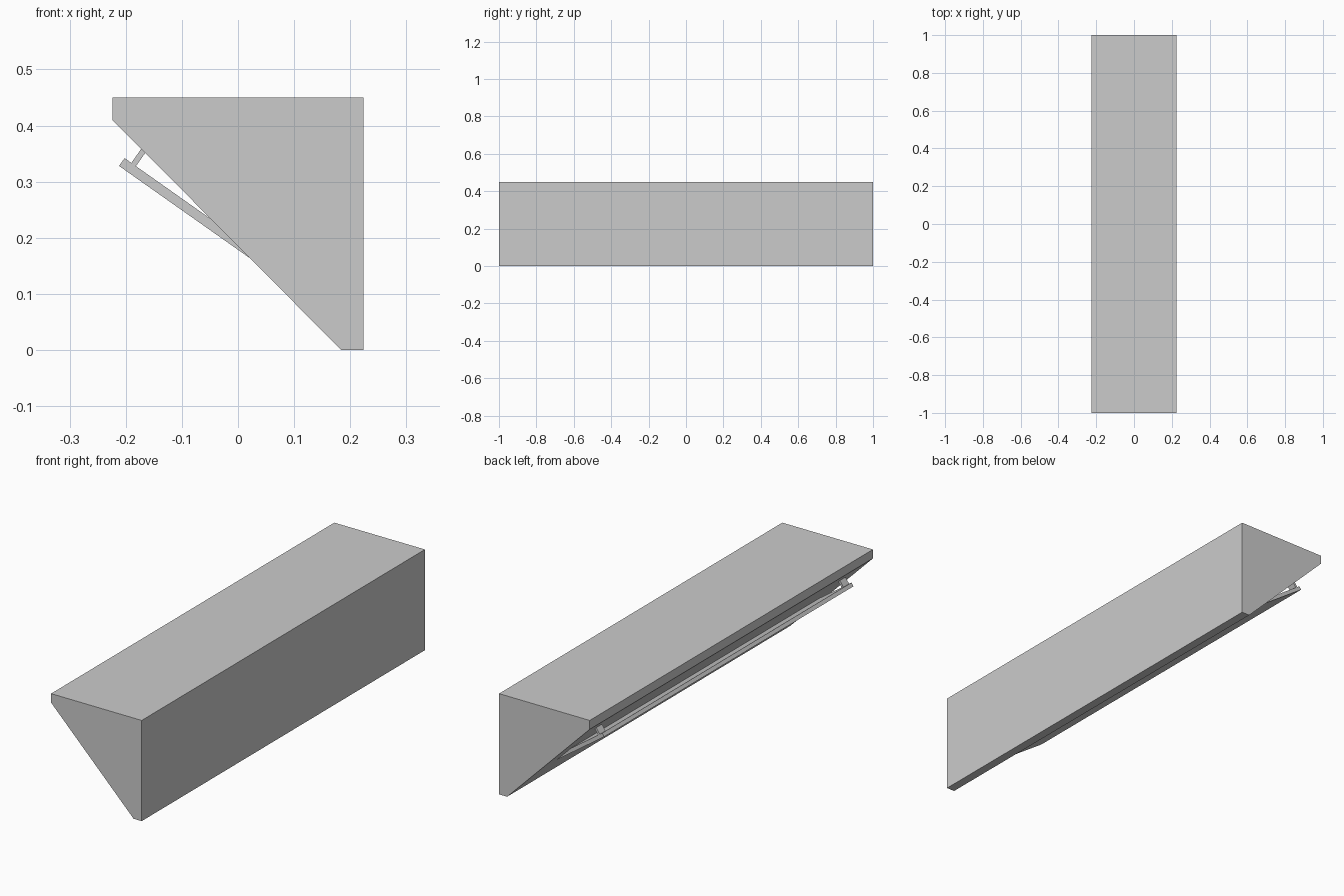
import bpy
import bmesh
from mathutils import Vector

if "Cube" in bpy.data.objects:
    bpy.data.objects.remove(bpy.data.objects["Cube"], do_unlink=True)

grey = bpy.data.materials.new("light grey")
grey.use_nodes = True
grey.diffuse_color = (0.6, 0.6, 0.6, 1)
grey.node_tree.nodes["Principled BSDF"].inputs["Base Color"].default_value = (0.6, 0.6, 0.6, 1)


def extrude_profile(name, points, y0, y1):
    """Extrude an (x, z) outline along y into a closed solid."""
    bm = bmesh.new()
    face = bm.faces.new([bm.verts.new((x, y0, z)) for x, z in points])
    result = bmesh.ops.extrude_face_region(bm, geom=[face])
    moved = [v for v in result["geom"] if isinstance(v, bmesh.types.BMVert)]
    bmesh.ops.translate(bm, verts=moved, vec=(0, y1 - y0, 0))
    bmesh.ops.recalc_face_normals(bm, faces=bm.faces)
    mesh = bpy.data.meshes.new(name)
    bm.to_mesh(mesh)
    bm.free()
    mesh.materials.append(grey)
    obj = bpy.data.objects.new(name, mesh)
    bpy.context.collection.objects.link(obj)
    return obj


def slab(start, end, thickness):
    """Outline of a bar from start to end, thickened to its upper side."""
    a, b = Vector(start), Vector(end)
    d = (b - a).normalized()
    n = Vector((-d.y, d.x)) * thickness
    return [a, b, b + n, a + n]


# Wedge-shaped housing with a short lip and a narrow foot
extrude_profile("housing", [(0.224, 0), (0.224, 0.45), (-0.224, 0.45),
                            (-0.224, 0.41), (0.184, 0)], -1, 1)

# Tilted flap leaning out of the sloping side
extrude_profile("flap", slab((-0.212, 0.328), (0.022, 0.163), 0.017), -0.88, 0.88)

# Small struts holding the flap near both ends
for side, label in ((-1, "front"), (1, "back")):
    extrude_profile(label + "_strut", slab((-0.183, 0.326), (-0.155, 0.366), 0.01),
                    side * 0.86 - 0.02, side * 0.86 + 0.02)
